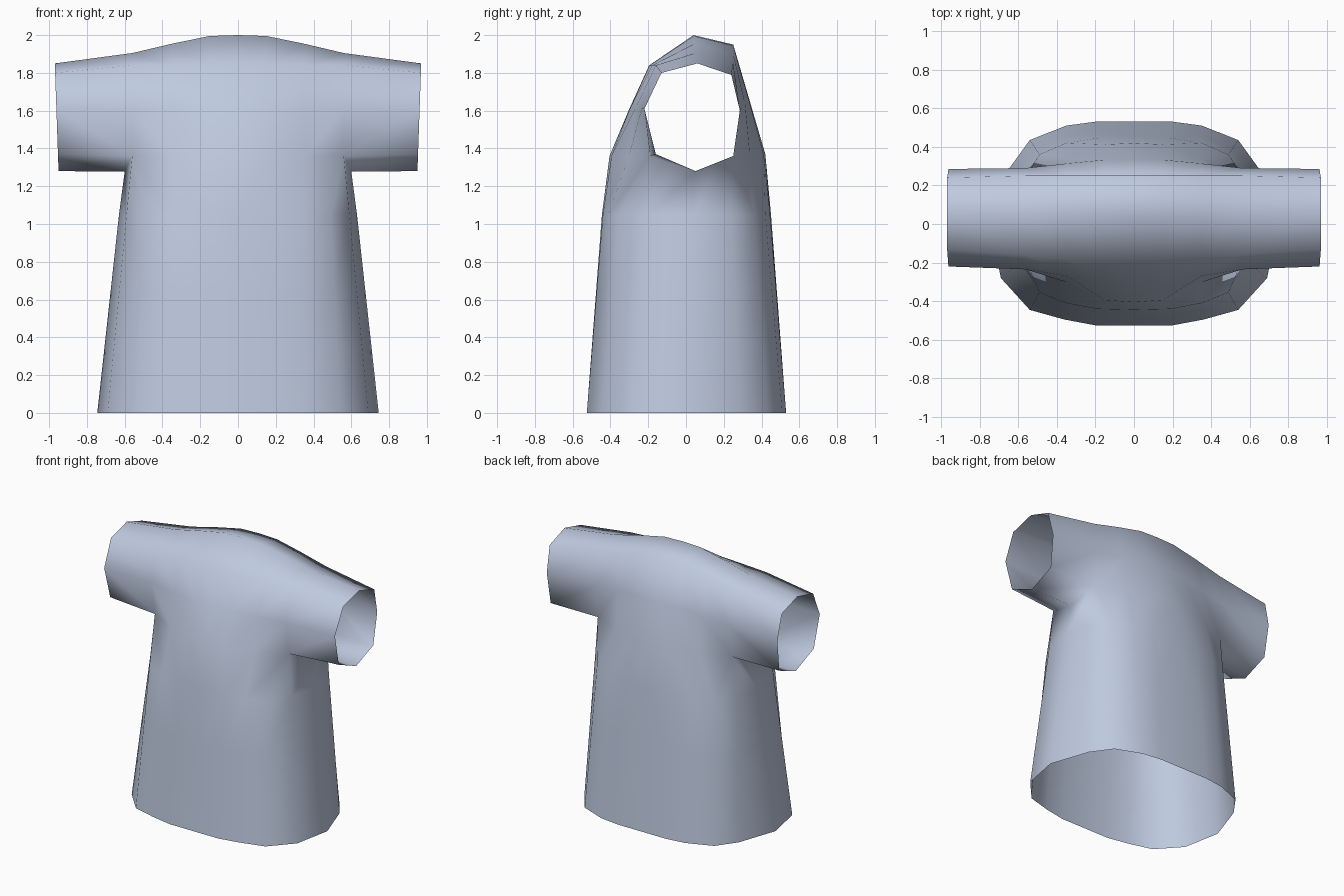
import bpy, bmesh

if "Cube" in bpy.data.objects:
    bpy.data.objects.remove(bpy.data.objects["Cube"])

# Half outlines of the body (x, y), running front centre -> side -> back centre
HEM = [(0, -.525), (.2, -.525), (.36, -.495), (.54, -.445), (.69, -.28), (.745, 0),
       (.645, .29), (.54, .435), (.35, .51), (.2, .53), (0, .53)]
CHEST = [(0, -.445), (.19, -.44), (.35, -.41), (.49, -.355), (.59, -.2), (.63, .03),
         (.59, .24), (.49, .36), (.35, .42), (.19, .445), (0, .45)]
CHEST_Z = 1.05
# Profiles over the shoulder (y, z), front to back
CENTRE = [(-.405, 1.36), (-.3, 1.61), (-.195, 1.84), (.04, 2.0), (.25, 1.95), (.335, 1.66), (.42, 1.37)]
ARMHOLE = [(-.19, 1.36), (-.235, 1.61), (-.16, 1.84), (.05, 1.905), (.25, 1.85), (.29, 1.61), (.25, 1.36)]
CUFF = [(-.16, 1.37), (-.22, 1.61), (-.13, 1.80), (.06, 1.85), (.24, 1.79), (.285, 1.6), (.25, 1.36), (.05, 1.28)]


def mix(a, b, t):
    return [p + (q - p) * t for p, q in zip(a, b)]


def bridge(bm, a, b):
    for i in range(len(a) - 1):
        bm.faces.new((a[i], a[i + 1], b[i + 1], b[i]))


bm = bmesh.new()

# Lower body, open at the hem
rings = []
for z in (0, .35, .65, CHEST_Z):
    t = z / CHEST_Z
    rings.append([bm.verts.new((*mix(h, c, t), z)) for h, c in zip(HEM, CHEST)])
for low, high in zip(rings, rings[1:]):
    bridge(bm, low, high)
chest = rings[-1]

# Shoulders, from the centre out to the armhole
cols = []
for x, t in ((0, 0), (.15, .05), (.35, .48), (.56, 1)):
    cols.append([bm.verts.new((x, *mix(c, a, t))) for c, a in zip(CENTRE, ARMHOLE)])
for inner, outer in zip(cols, cols[1:]):
    bridge(bm, inner, outer)

# Join the shoulders to the chest under the arm
armpit = bm.verts.new((.6, .05, 1.277))
bridge(bm, chest[:4], [c[0] for c in cols])
bridge(bm, chest[7:], [c[-1] for c in reversed(cols)])
front, back = cols[3][0], cols[3][-1]
bm.faces.new((chest[3], chest[4], front))
bm.faces.new((chest[4], chest[5], armpit, front))
bm.faces.new((chest[5], chest[6], back, armpit))
bm.faces.new((chest[6], chest[7], back))

# Sleeve, open at the cuff
hole = cols[3] + [armpit]
cuff = [bm.verts.new((.95 + .035 * (z - 1.28), y, z)) for y, z in CUFF]
bridge(bm, hole + hole[:1], cuff + cuff[:1])

bmesh.ops.recalc_face_normals(bm, faces=bm.faces)
# Make the open surface face outwards
bm.faces.ensure_lookup_table()
if bm.faces[0].normal.y > 0:
    bmesh.ops.reverse_faces(bm, faces=bm.faces)
for f in bm.faces:
    f.smooth = True

mesh = bpy.data.meshes.new("shirt")
bm.to_mesh(mesh)
bm.free()
shirt = bpy.data.objects.new("shirt", mesh)
bpy.context.collection.objects.link(shirt)

# Other half
mirror = shirt.modifiers.new("mirror", 'MIRROR')
mirror.use_clip = True
mirror.merge_threshold = .001

cloth = bpy.data.materials.new("pale blue cloth")
cloth.diffuse_color = (.52, .59, .74, 1)
cloth.use_nodes = True
cloth.node_tree.nodes["Principled BSDF"].inputs["Base Color"].default_value = cloth.diffuse_color
mesh.materials.append(cloth)
